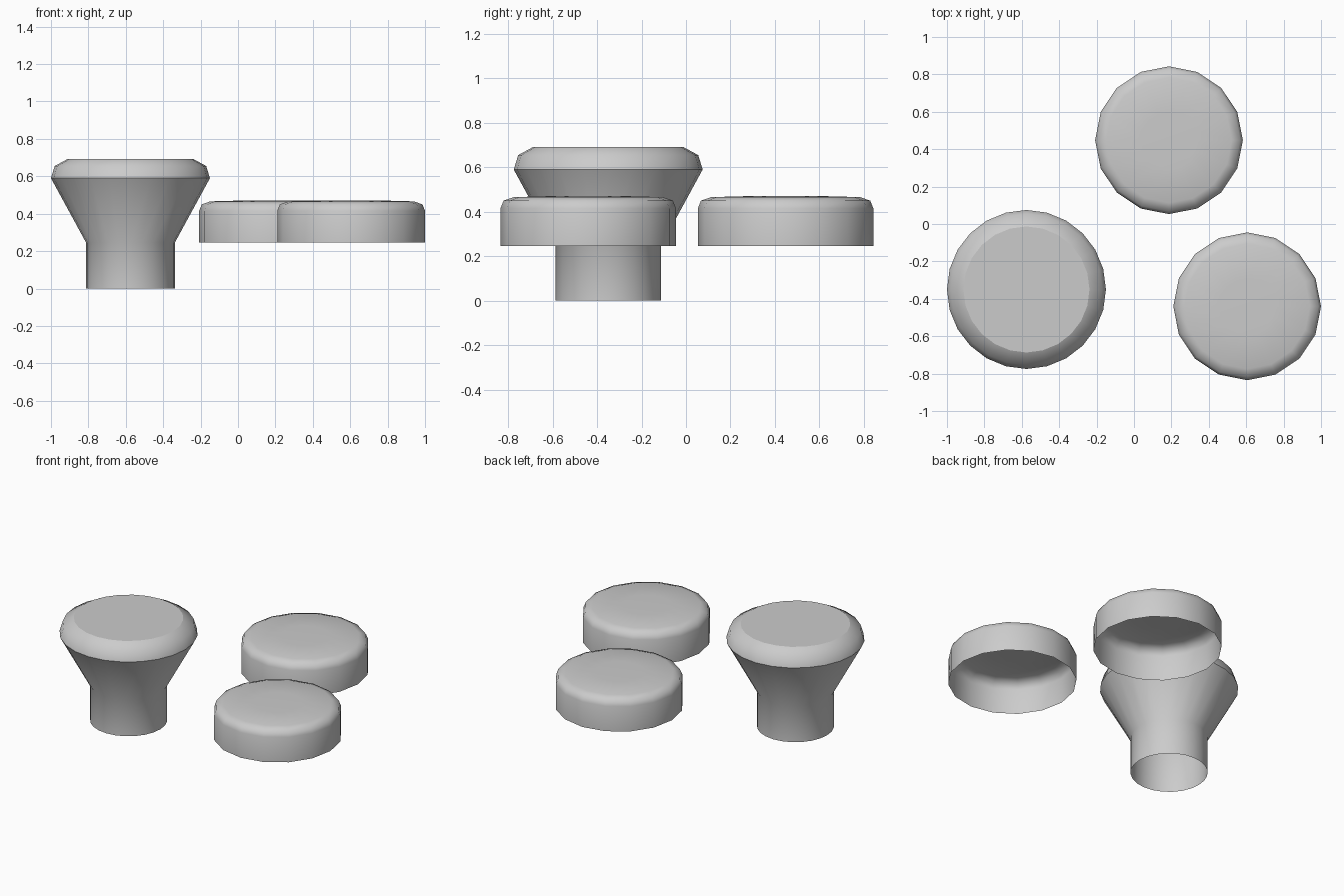
import bpy, bmesh, math

if "Cube" in bpy.data.objects:
    bpy.data.objects.remove(bpy.data.objects["Cube"])


def lathe(name, profile, sides, centre, sharp=()):
    """Spin an open (radius, z) profile, cap its last ring, smooth all but the sharp rings."""
    bm = bmesh.new()
    rings = []
    for r, z in profile:
        rings.append([bm.verts.new((r * math.cos(2 * math.pi * i / sides),
                                    r * math.sin(2 * math.pi * i / sides), z))
                      for i in range(sides)])
    for low, high in zip(rings, rings[1:]):
        for i in range(sides):
            j = (i + 1) % sides
            bm.faces.new((low[i], low[j], high[j], high[i]))
    bm.faces.new(rings[-1])
    for f in bm.faces:
        f.smooth = True
    for k in sharp:
        for i in range(sides):
            bm.edges.get((rings[k][i], rings[k][(i + 1) % sides])).smooth = False
    mesh = bpy.data.meshes.new(name)
    bm.to_mesh(mesh)
    bm.free()
    obj = bpy.data.objects.new(name, mesh)
    obj.location = (centre[0], centre[1], 0)
    bpy.context.collection.objects.link(obj)
    return obj


# Flared pedestal with a bevelled flat top, open underneath
lathe("flared_pedestal",
      [(0.237, 0), (0.237, 0.245), (0.425, 0.59), (0.405, 0.655), (0.337, 0.692)],
      24, (-0.575, -0.35), sharp=(2, 4))

# Two round caps with rounded rims, open underneath
cap = [(0.395, 0.245), (0.395, 0.415), (0.381, 0.45), (0.335, 0.466), (0.15, 0.471)]
for name, centre in (("back_cap", (0.187, 0.448)), ("front_cap", (0.605, -0.44))):
    lathe(name, cap, 16, centre)
